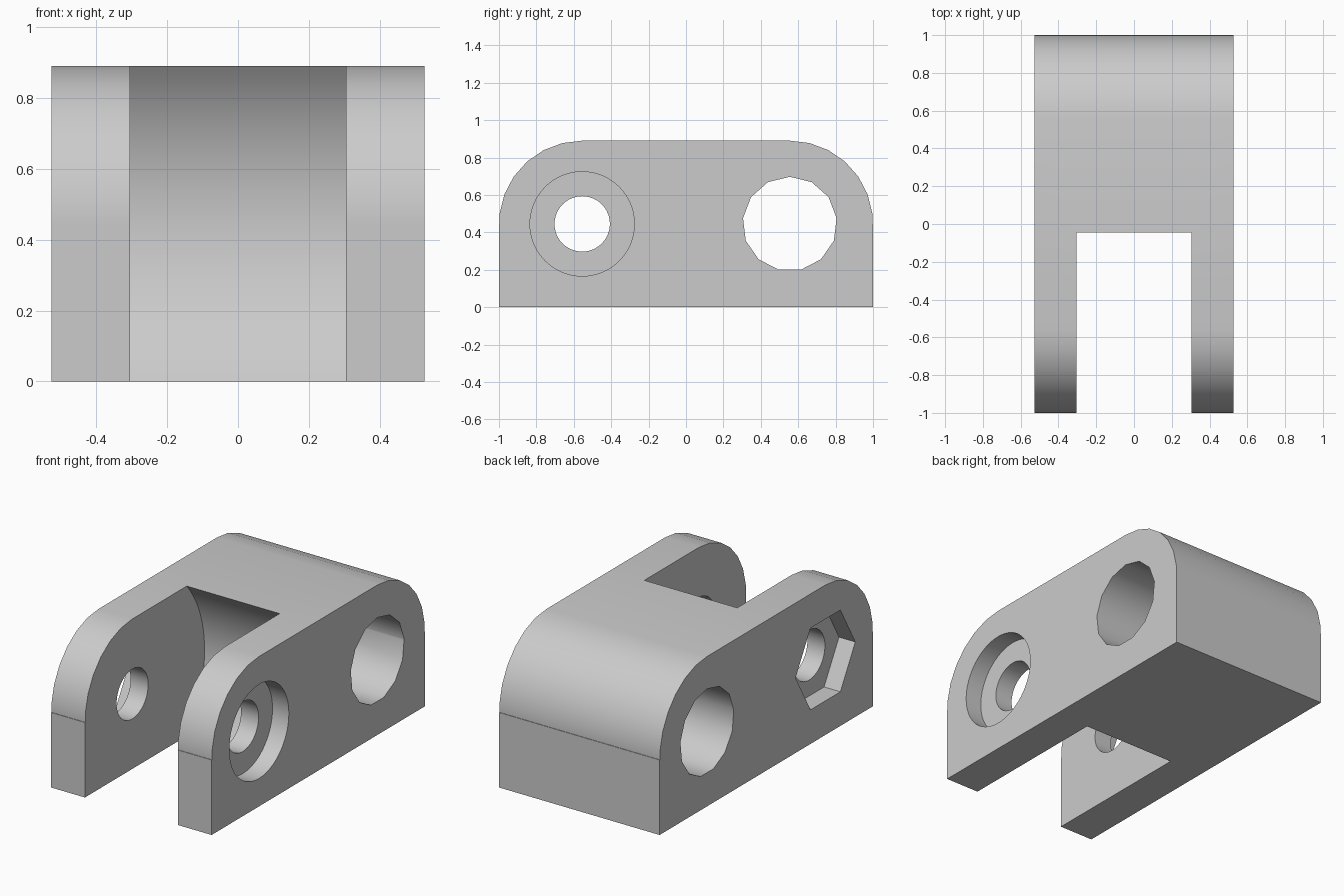
import bpy
import bmesh
from math import sin, cos, pi, radians

if "Cube" in bpy.data.objects:
    bpy.data.objects.remove(bpy.data.objects["Cube"], do_unlink=True)

HALF_WIDTH = 0.527    # half of the block across x
SLOT_HALF = 0.305     # half of the gap between the lugs
AXIS_Y, AXIS_Z = 0.555, 0.445
ROUND = 0.445         # rounding of the upper corners
POCKET = 0.107        # depth of bolt head and nut recesses

grey = bpy.data.materials.new("light grey")
grey.use_nodes = True
grey.diffuse_color = (0.6, 0.6, 0.6, 1)
grey.node_tree.nodes["Principled BSDF"].inputs["Base Color"].default_value = (0.6, 0.6, 0.6, 1)


def prism(name, profile, x0, x1):
    """Extrude a closed (y, z) outline from x0 to x1."""
    bm = bmesh.new()
    base = bm.faces.new([bm.verts.new((x0, y, z)) for y, z in profile])
    top = bmesh.ops.extrude_face_region(bm, geom=[base])["geom"]
    moved = [v for v in top if isinstance(v, bmesh.types.BMVert)]
    bmesh.ops.translate(bm, verts=moved, vec=(x1 - x0, 0, 0))
    bmesh.ops.recalc_face_normals(bm, faces=bm.faces)
    mesh = bpy.data.meshes.new(name)
    bm.to_mesh(mesh)
    bm.free()
    mesh.materials.append(grey)
    obj = bpy.data.objects.new(name, mesh)
    bpy.context.collection.objects.link(obj)
    return obj


def ring(y, radius, sides, start=pi / 2):
    """Regular polygon around a cross axis at the given y."""
    angles = [start + 2 * pi * i / sides for i in range(sides)]
    return [(y + radius * cos(a), AXIS_Z + radius * sin(a)) for a in angles]


# Block with square lower half and rounded upper corners
step = 2 * pi / 26
arc = [(AXIS_Y + ROUND * cos(a), AXIS_Z + ROUND * sin(a))
       for a in (step * (i + 0.5) for i in range(7))]
half = [(1, 0), (1, AXIS_Z), (arc[0][0], AXIS_Z)] + arc
outline = half + [(-y, z) for y, z in reversed(half)]
body = prism("hinge_bracket", outline, -HALF_WIDTH, HALF_WIDTH)

# Slot, holes and recesses
far = HALF_WIDTH + 0.1
cutters = [
    prism("slot_cutter", ring(-AXIS_Y, 0.677, 96), -SLOT_HALF, SLOT_HALF),
    prism("pivot_hole_cutter", ring(AXIS_Y, 0.252, 13), -far, far),
    prism("bolt_hole_cutter", ring(-AXIS_Y, 0.148, 48), -far, far),
    prism("bolt_head_cutter", ring(-AXIS_Y, 0.279, 64), HALF_WIDTH - POCKET, far),
    prism("nut_cutter", ring(-AXIS_Y, 0.28, 6, 0), -far, POCKET - HALF_WIDTH),
]

bpy.ops.object.select_all(action='DESELECT')
body.select_set(True)
bpy.context.view_layer.objects.active = body
for cutter in cutters:
    cutter.hide_render = True
    mod = body.modifiers.new(cutter.name, 'BOOLEAN')
    mod.operation = 'DIFFERENCE'
    mod.solver = 'EXACT'
    mod.object = cutter
    bpy.ops.object.modifier_apply(modifier=mod.name)
    bpy.data.objects.remove(cutter, do_unlink=True)

bpy.ops.object.shade_smooth_by_angle(angle=radians(30))
